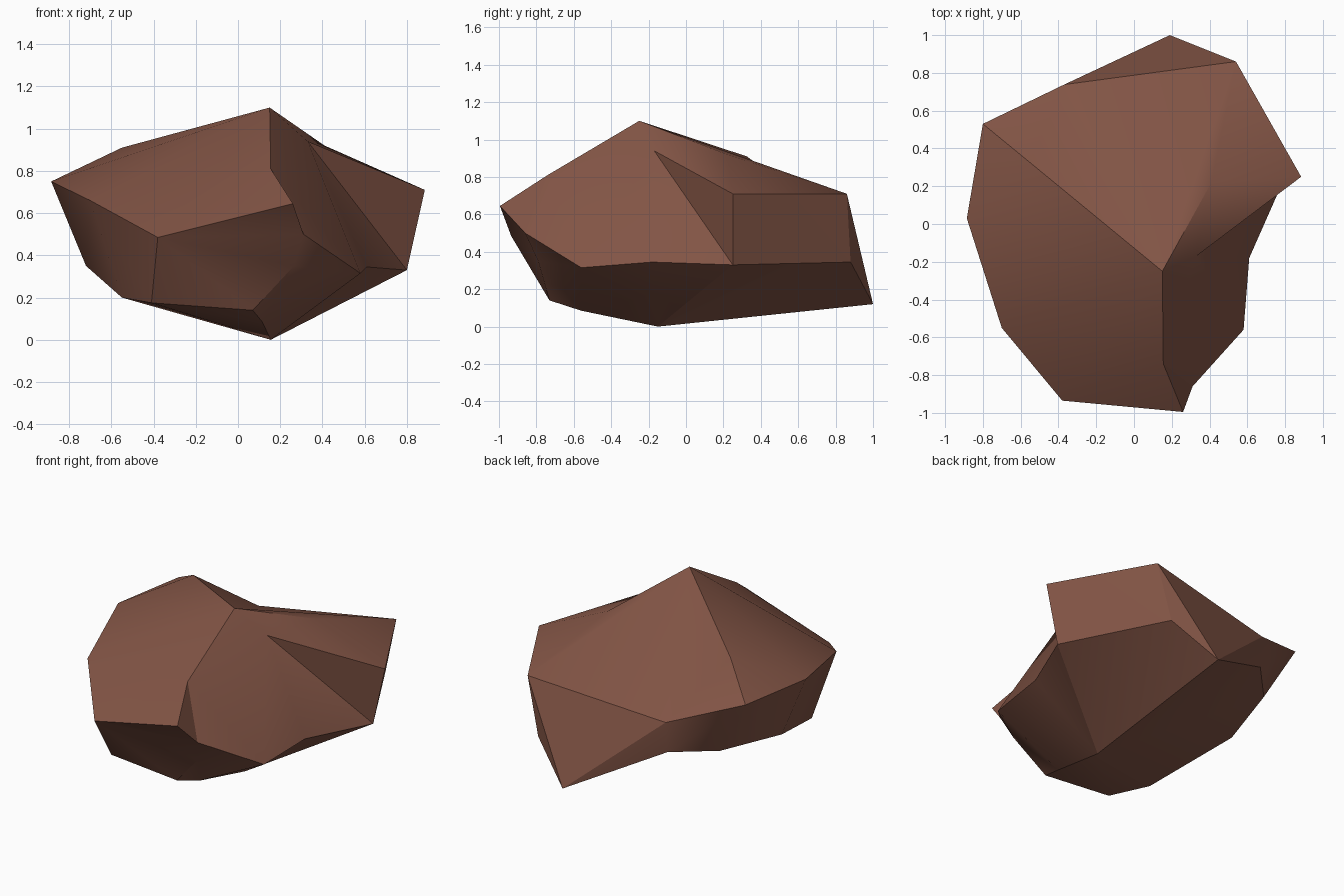
import bpy, bmesh

if "Cube" in bpy.data.objects:
    bpy.data.objects.remove(bpy.data.objects["Cube"])

# Corner points of the boulder, grouped by level, one letter each
levels = {
    # crown: peak A, left ridge D, front shoulder P, right ridge J and Z
    "ADPJZ": [(.15, -.25, 1.10), (-.55, .325, .91), (.155, -.74, .81),
              (.41, .22, .92), (.33, -.17, .94)],
    # rim at half height, running round from the spur H
    "HEGBCNMQT": [(.885, .25, .71), (.54, .86, .71), (-.37, .738, .60), (-.80, .53, .75),
                  (-.885, .03, .75), (-.70, -.55, .66), (-.38, -.935, .485),
                  (.26, -.995, .645), (.31, -.86, .50)],
    # skirt: where the sides turn under
    "UVWXYKLR": [(.265, -.79, .35), (.58, -.56, .315), (.61, -.18, .345), (.80, .25, .33),
                 (.45, .88, .345), (-.37, .72, .40), (-.59, .49, .38), (-.72, .04, .35)],
    # foot
    "Ssabcf": [(-.55, -.51, .20), (-.41, -.72, .175), (.07, -.73, .14),
               (.115, -.56, .085), (.155, -.15, 0), (.19, 1.0, .12)],
}
# Facets as fans: first letter is the hub
facets = {
    "back slope": ["GEADB", "EJA"],
    "left slope": ["DBC", "ADCNMP", "PMQ"],
    "left and front sides": ["NCRSsM", "MsaUTQ", "UabV"],
    "right dent": ["PQT", "VUTPZW", "PAZ"],
    "right spur": ["ZAJ", "ZJH", "JEH", "HEYX", "HXZ", "ZXW"],
    "back side": ["fYEGK", "BGKL", "BLRC"],
    "underside": ["cfKLRSsb", "sab", "cbVWXYf"],
}

bm = bmesh.new()
v = {k: bm.verts.new(p) for keys, pts in levels.items() for k, p in zip(keys, pts)}
for fans in facets.values():
    for hub, *ring in fans:
        for p, q in zip(ring, ring[1:]):
            bm.faces.new((v[hub], v[p], v[q]))
bmesh.ops.recalc_face_normals(bm, faces=bm.faces[:])

mesh = bpy.data.meshes.new("boulder")
bm.to_mesh(mesh)
bm.free()
boulder = bpy.data.objects.new("boulder", mesh)
bpy.context.collection.objects.link(boulder)

# Single reddish brown stone colour
stone = bpy.data.materials.new("reddish brown stone")
stone.diffuse_color = (.225, .09, .06, 1)
stone.use_nodes = True
stone.node_tree.nodes["Principled BSDF"].inputs["Base Color"].default_value = stone.diffuse_color
mesh.materials.append(stone)

# Soft across shallow facets, crisp on the main ridges
bpy.context.view_layer.objects.active = boulder
boulder.select_set(True)
bpy.ops.object.shade_smooth_by_angle(angle=.5)
